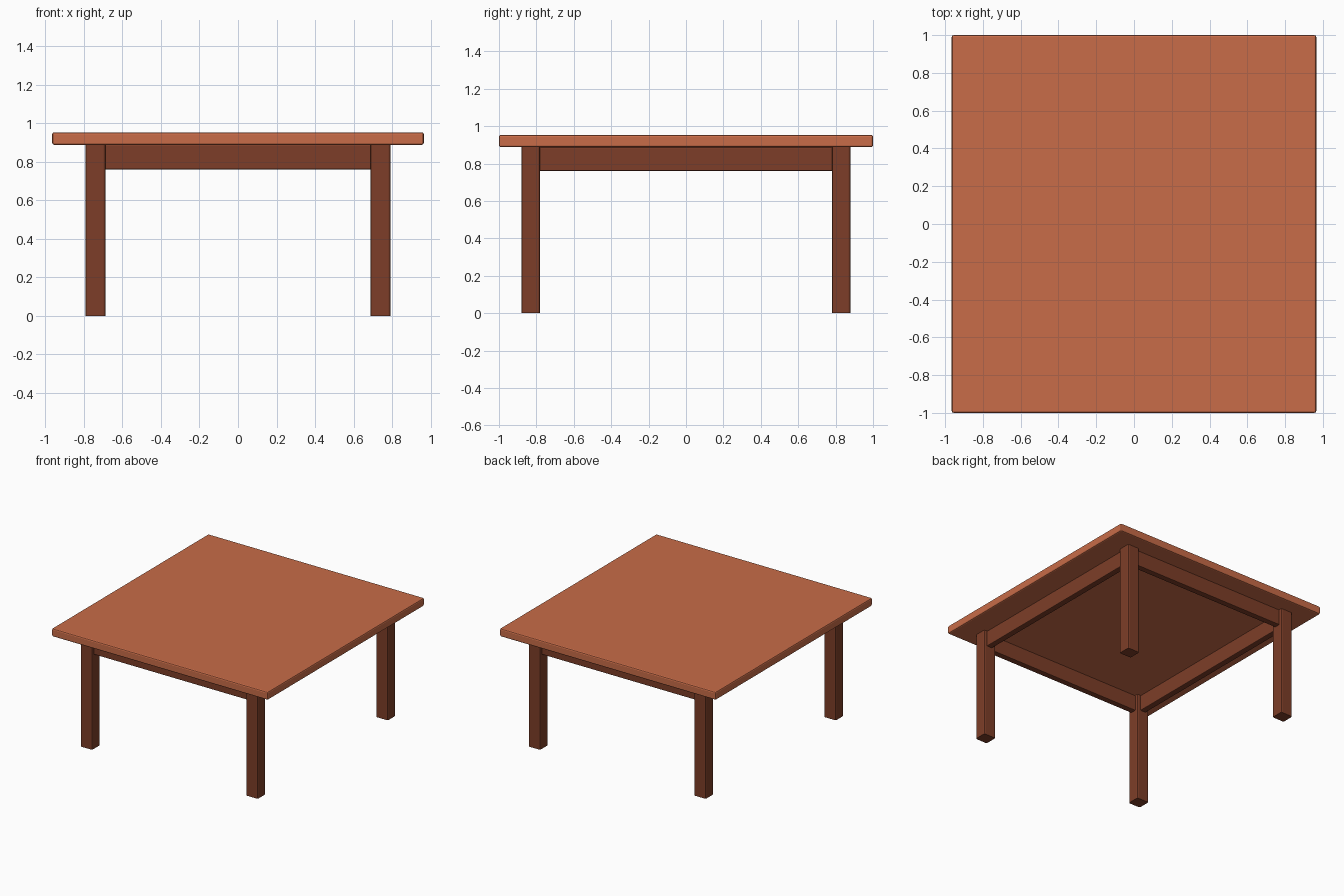
import bpy, bmesh

if "Cube" in bpy.data.objects:
    bpy.data.objects.remove(bpy.data.objects["Cube"])


def material(name, color):
    m = bpy.data.materials.new(name)
    m.diffuse_color = (*color, 1)
    m.use_nodes = True
    m.node_tree.nodes["Principled BSDF"].inputs["Base Color"].default_value = m.diffuse_color
    return m


def box(name, lo, hi, mat, bevel, axis=None):
    """Box between two corners; bevels all edges, or only those along one axis."""
    bm = bmesh.new()
    bmesh.ops.create_cube(bm, size=1)
    for v in bm.verts:
        v.co = [(a + b) / 2 + c * (b - a) for a, b, c in zip(lo, hi, v.co)]
    edges = [e for e in bm.edges if axis is None
             or abs((e.verts[0].co - e.verts[1].co).normalized()[axis]) > 0.9]
    bmesh.ops.bevel(bm, geom=edges, offset=bevel, segments=2, profile=0.5,
                    affect='EDGES')
    mesh = bpy.data.meshes.new(name)
    bm.to_mesh(mesh)
    bm.free()
    mesh.materials.append(mat)
    ob = bpy.data.objects.new(name, mesh)
    bpy.context.collection.objects.link(ob)
    return ob


top_wood = material("top_wood", (0.58, 0.15, 0.065))
frame_wood = material("frame_wood", (0.205, 0.048, 0.021))

UNDER, TOP = 0.888, 0.953      # tabletop underside and surface
XI, XO, YI, YO = 0.688, 0.793, 0.78, 0.88   # leg inner / outer faces
APRON = 0.76                   # apron bottom
INSET, THICK = 0.025, 0.05     # apron setback from the leg face, thickness

# Tabletop
box("tabletop", (-0.965, -1, UNDER), (0.965, 1, TOP), top_wood, 0.01)

# Legs
for side, sx in (("left", -1), ("right", 1)):
    for end, sy in (("front", -1), ("back", 1)):
        xs, ys = sorted((sx * XI, sx * XO)), sorted((sy * YI, sy * YO))
        box(f"{end}_{side}_leg", (xs[0], ys[0], 0), (xs[1], ys[1], UNDER),
            frame_wood, 0.01, axis=2)

# Aprons between the legs
for end, s in (("front", -1), ("back", 1)):
    ys = sorted((s * (YO - INSET), s * (YO - INSET - THICK)))
    box(f"{end}_apron", (-XI, ys[0], APRON), (XI, ys[1], UNDER), frame_wood, 0.006, axis=0)
for side, s in (("left", -1), ("right", 1)):
    xs = sorted((s * (XO - INSET), s * (XO - INSET - THICK)))
    box(f"{side}_apron", (xs[0], -YI, APRON), (xs[1], YI, UNDER), frame_wood, 0.006, axis=1)
